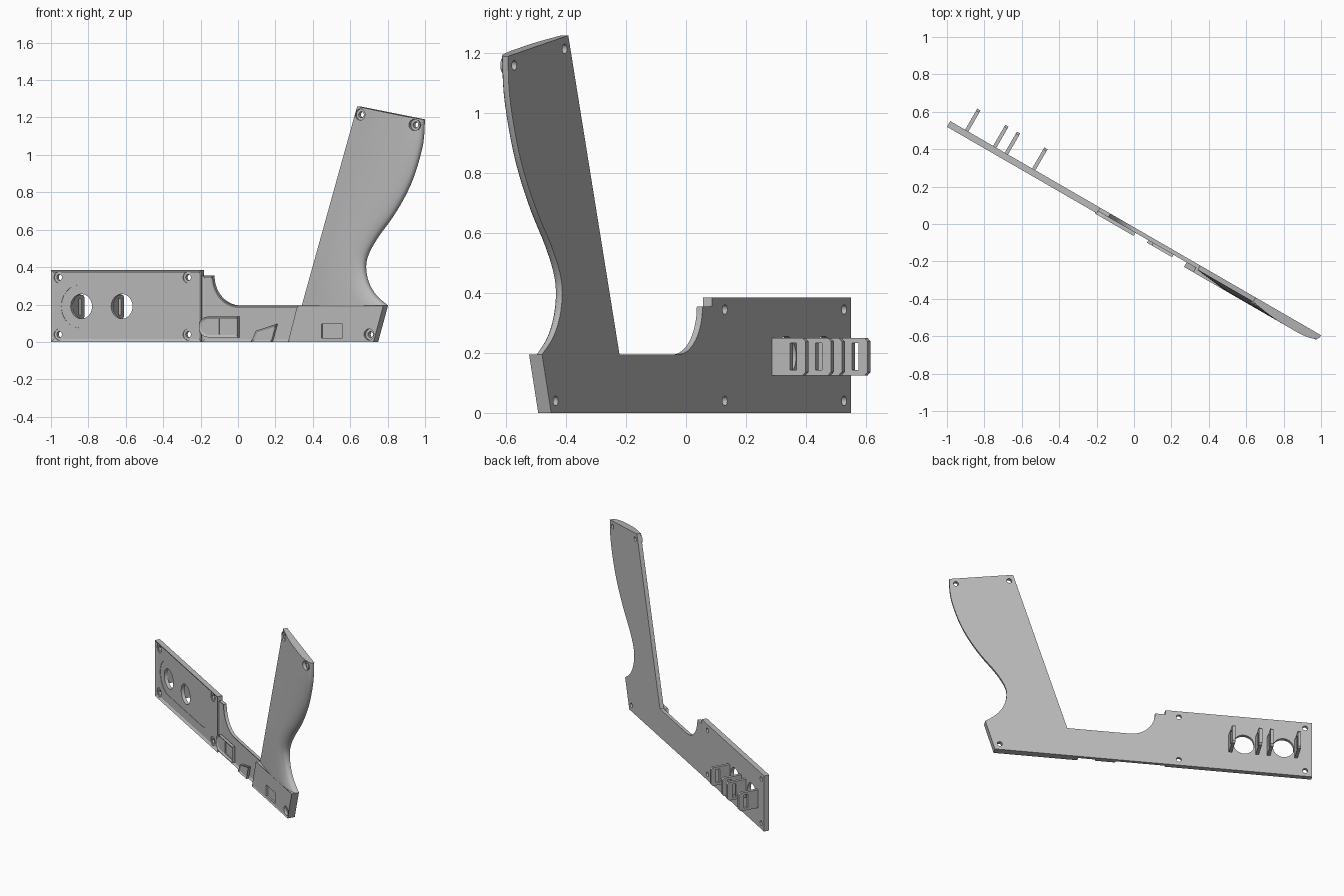
import bpy, bmesh, math
from mathutils import Matrix, Vector

if "Cube" in bpy.data.objects:
    bpy.data.objects.remove(bpy.data.objects["Cube"])

grey = bpy.data.materials.new("plain_grey")
grey.use_nodes = True
grey.diffuse_color = (0.5, 0.5, 0.5, 1)
grey.node_tree.nodes["Principled BSDF"].inputs["Base Color"].default_value = (0.5, 0.5, 0.5, 1)

# Everything is built along x, then turned about z
TURN = Matrix.Rotation(math.radians(-30), 4, 'Z')
BACK = -0.015
MIDZ = 0.19


def finish(name, bm):
    bmesh.ops.recalc_face_normals(bm, faces=bm.faces)
    mesh = bpy.data.meshes.new(name)
    bm.to_mesh(mesh)
    bm.free()
    mesh.materials.append(grey)
    ob = bpy.data.objects.new(name, mesh)
    bpy.context.collection.objects.link(ob)
    ob.matrix_world = TURN
    return ob


def prism(name, outline, front, back, chamfer=0.0, side=False):
    """Extrude an (x, z) outline through y, or a (y, z) outline through x."""
    bm = bmesh.new()
    place = (lambda p, d: (d, p[0], p[1])) if side else (lambda p, d: (p[0], d, p[1]))
    a = [bm.verts.new(place(p, front)) for p in outline]
    b = [bm.verts.new(place(p, back)) for p in outline]
    cap = bm.faces.new(a)
    bm.faces.new(b[::-1])
    for i in range(len(a)):
        j = (i + 1) % len(a)
        bm.faces.new((a[i], b[i], b[j], a[j]))
    bmesh.ops.recalc_face_normals(bm, faces=bm.faces)
    if chamfer:
        bmesh.ops.inset_region(bm, faces=[cap], thickness=chamfer, use_even_offset=True)
        for v in a:
            v.co.y += chamfer * 0.6
    return finish(name, bm)


def arc(cx, cz, r, start, end, n=20):
    angles = [math.radians(start + (end - start) * i / n) for i in range(n + 1)]
    return [(cx + r * math.cos(t), cz + r * math.sin(t)) for t in angles]


def disc(cx, cz, r, n=28):
    return arc(cx, cz, r, 0, 360, n)[:-1]


def box(x0, x1, z0, z1):
    return [(x0, z0), (x1, z0), (x1, z1), (x0, z1)]


def apply_boolean(ob, other, operation):
    mod = ob.modifiers.new("shape", 'BOOLEAN')
    mod.operation, mod.object, mod.solver = operation, other, 'EXACT'
    other.hide_render = True
    bpy.context.view_layer.objects.active = ob
    bpy.context.view_layer.update()
    bpy.ops.object.modifier_apply(modifier=mod.name)
    bpy.data.objects.remove(other)


def cut(ob, outline, front=-0.2, back=0.2):
    apply_boolean(ob, prism("cutter", outline, front, back), 'DIFFERENCE')


def screw_hole(ob, x, z, seat):
    cut(ob, disc(x, z, 0.016))
    if seat is not None:
        cut(ob, disc(x, z, 0.03), -0.2, seat)


# Barrel plate: stadium pocket, two round windows, four screw seats
barrel = prism("barrel_plate", box(-1.126, -0.2, 0, 0.385), -0.05, BACK, chamfer=0.016)
cut(barrel, arc(-0.953, MIDZ, 0.115, 90, 270) + arc(-0.45, MIDZ, 0.115, -90, 90), -0.2, -0.038)
for x in (-0.945, -0.695):
    cut(barrel, disc(x, MIDZ, 0.066, 40))
for x in (-1.082, -0.286):
    for z in (0.04, 0.345):
        screw_hole(barrel, x, z, -0.036)

# Slotted fins on the back of the barrel, one pair around each window
for i, x in enumerate((-1.024, -0.851, -0.779, -0.61)):
    tip, c = 0.115, 0.012
    outline = [(BACK, 0.125), (tip - c, 0.125), (tip, 0.125 + c),
               (tip, 0.25 - c), (tip - c, 0.25), (BACK, 0.25)]
    fin = prism(f"mount_fin_{i + 1}", outline, x - 0.01, x + 0.01, side=True)
    slot = prism("cutter", box(0.055, 0.08, 0.143, 0.233), x - 0.1, x + 0.1, side=True)
    apply_boolean(fin, slot, 'DIFFERENCE')

# Thin frame between barrel and grip, with the concave cutout
frame = prism("frame_plate", [(-0.2, 0), (0.346, 0), (0.404, 0.195)]
              + arc(0.024, 0.355, 0.16, 270, 180) + [(-0.2, 0.355)],
              -0.037, BACK, chamfer=0.014)

# Catch housing with a window, and the slanted clip
housing = prism("catch_housing", arc(-0.155, 0.08, 0.055, 90, 270) + [(0.03, 0.025), (0.03, 0.135)],
                -0.056, -0.036, chamfer=0.012)
cut(housing, box(-0.09, 0.012, 0.04, 0.122), -0.2, -0.042)
prism("slanted_clip", [(0.11, 0.0), (0.235, 0.0), (0.265, 0.095), (0.14, 0.06)], -0.052, -0.036, chamfer=0.01)

# Grip base block with notch and screw seat
base = prism("grip_base", [(0.346, 0), (0.874, 0), (0.935, 0.195), (0.404, 0.195)], -0.065, BACK, chamfer=0.006)
cut(base, box(0.55, 0.68, 0.02, 0.095), -0.2, -0.05)
screw_hole(base, 0.844, 0.04, -0.045)

# Grip: rows lofted between a straight front edge and a curved rear edge
REAR = [(0.935, 0.195), (0.863, 0.25), (0.817, 0.32), (0.8, 0.4), (0.817, 0.47), (0.875, 0.56),
        (0.967, 0.67), (1.048, 0.79), (1.106, 0.91), (1.152, 1.06), (1.163, 1.19)]


def smooth_path(points, steps=4):
    out = []
    for i in range(len(points) - 1):
        p = [Vector(points[max(0, min(len(points) - 1, k))]) for k in range(i - 1, i + 3)]
        for s in range(steps):
            t = s / steps
            out.append(0.5 * (2 * p[1] + (p[2] - p[0]) * t + (2 * p[0] - 5 * p[1] + 4 * p[2] - p[3]) * t * t
                              + (3 * p[1] - p[0] - 3 * p[2] + p[3]) * t ** 3))
    return out + [Vector(points[-1])]


bm = bmesh.new()
rear, cols, fronts, backs = smooth_path(REAR), 16, [], []
for r in rear:
    s = (r.y - 0.195) / (1.19 - 0.195)
    left = Vector((0.418, 0.195)).lerp(Vector((0.76, 1.26)), s)
    f_row, b_row = [], []
    for k in range(cols + 1):
        t = 1 - (1 - k / cols) ** 1.6
        p = left.lerp(r, t)
        edge = math.sqrt(max(0.0, 1 - max(0.0, (t - 0.7) / 0.3) ** 2))
        depth = 0.014 + (0.013 + 0.023 * math.sin(math.pi * min(t, 0.5))) * edge
        f_row.append(bm.verts.new((p.x, BACK - depth, p.y)))
        b_row.append(bm.verts.new((p.x, BACK, p.y)))
    fronts.append(f_row)
    backs.append(b_row)
for i in range(len(rear) - 1):
    for k in range(cols):
        for g in (fronts, backs):
            bm.faces.new((g[i][k], g[i][k + 1], g[i + 1][k + 1], g[i + 1][k]))
    for k in (0, cols):
        bm.faces.new((fronts[i][k], fronts[i + 1][k], backs[i + 1][k], backs[i][k]))
for i in (0, -1):
    for k in range(cols):
        bm.faces.new((fronts[i][k], fronts[i][k + 1], backs[i][k + 1], backs[i][k]))
grip = finish("grip", bm)

# Screw posts at the top of the grip
for x, z in ((0.784, 1.215), (1.12, 1.16)):
    apply_boolean(grip, prism("post", disc(x, z, 0.033), -0.05, BACK - 0.005), 'UNION')
    screw_hole(grip, x, z, -0.04)

# Smooth the curved surfaces, keep edges sharp
bpy.ops.object.select_all(action='DESELECT')
for ob in bpy.context.scene.objects:
    if ob.type == 'MESH':
        ob.select_set(True)
bpy.context.view_layer.objects.active = grip
bpy.ops.object.shade_smooth_by_angle(angle=math.radians(30))
